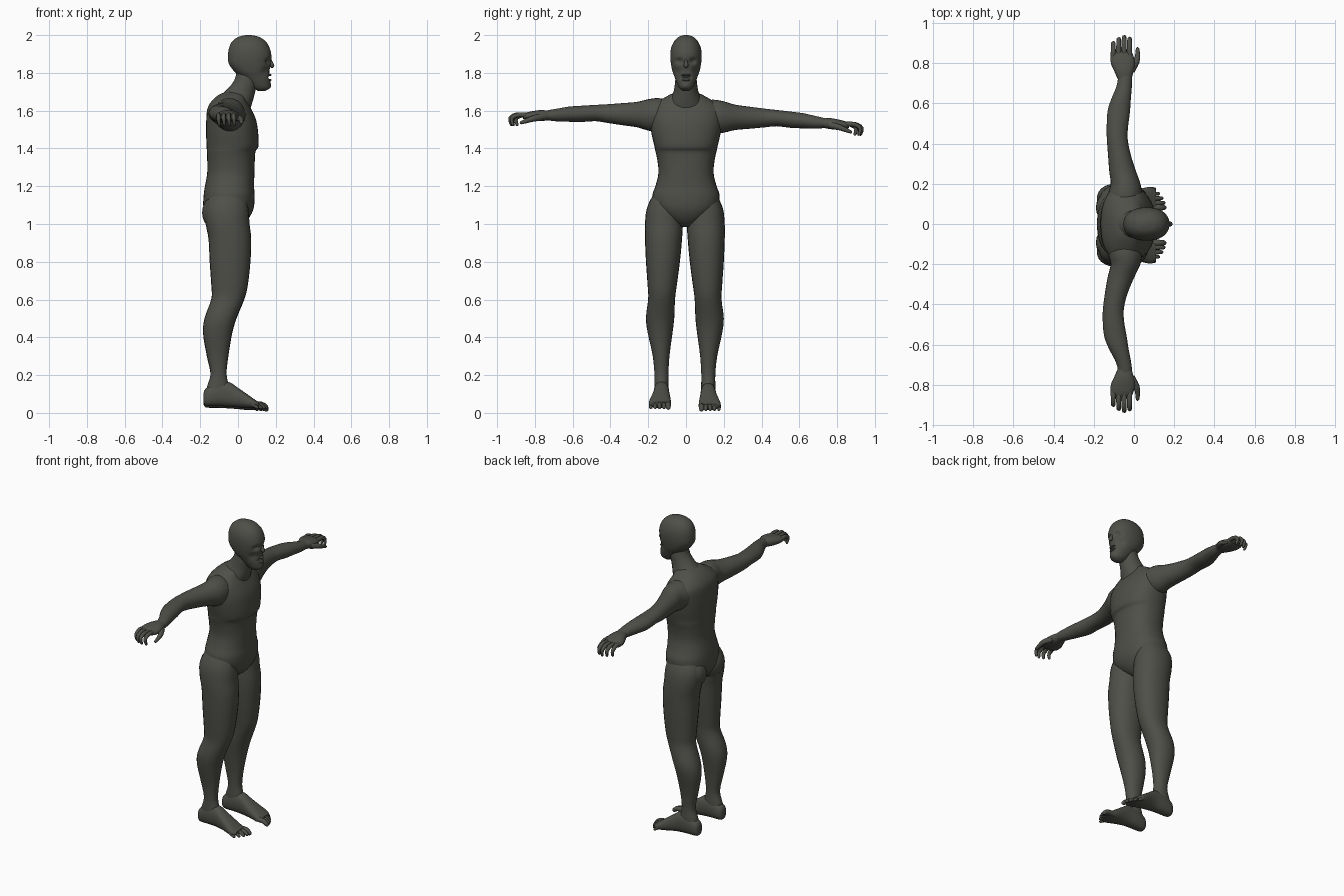
import bpy, bmesh, math
from mathutils import Vector

skin = bpy.data.materials.new("dark_olive_grey")
skin.diffuse_color = (0.078, 0.079, 0.067, 1)


def finish(name, bm, deform=None):
    """Turn a bmesh into a smooth-shaded object, optionally moving its points."""
    if deform:
        for v in bm.verts:
            v.co = deform(v.co)
    bmesh.ops.recalc_face_normals(bm, faces=bm.faces)
    me = bpy.data.meshes.new(name)
    bm.to_mesh(me)
    bm.free()
    me.materials.append(skin)
    for p in me.polygons:
        p.use_smooth = True
    me.set_sharp_from_angle(angle=math.radians(50))
    ob = bpy.data.objects.new(name, me)
    bpy.context.collection.objects.link(ob)
    return ob


def skin_rings(bm, rings):
    vs = [[bm.verts.new(p) for p in r] for r in rings]
    n = len(vs[0])
    for a, b in zip(vs, vs[1:]):
        for i in range(n):
            j = (i + 1) % n
            bm.faces.new((a[i], a[j], b[j], b[i]))
    bm.faces.new(vs[0])
    bm.faces.new(vs[-1])


def spline(rows, steps):
    """Smooth in-between rows passing through every given row."""
    pts = [rows[0]] + list(rows) + [rows[-1]]
    out = []
    for p0, p1, p2, p3 in zip(pts, pts[1:], pts[2:], pts[3:]):
        for k in range(steps):
            t = k / steps
            out.append([0.5 * (2 * b + (c - a) * t + (2 * a - 5 * b + 4 * c - d) * t * t
                               + (3 * b - a - 3 * c + d) * t ** 3)
                        for a, b, c, d in zip(p0, p1, p2, p3)])
    return out + [list(rows[-1])]


def loft(name, axis, rows, power=2.0, seg=24, steps=3, deform=None):
    """Rows: position along axis, two centre coordinates, two radii."""
    rings = []
    for t, u, v, ru, rv in spline(rows, steps):
        ring = []
        for i in range(seg):
            a = 2 * math.pi * i / seg
            c, s = math.cos(a), math.sin(a)
            p = u + ru * math.copysign(abs(c) ** (2 / power), c)
            q = v + rv * math.copysign(abs(s) ** (2 / power), s)
            ring.append({'X': (t, p, q), 'Y': (p, t, q), 'Z': (p, q, t)}[axis])
        rings.append(ring)
    bm = bmesh.new()
    skin_rings(bm, rings)
    return finish(name, bm, deform)


def tube(name, pts, deform=None, seg=8):
    """Tapering tube through points given as x, y, z, radius."""
    rows = spline(pts, 3)
    end = Vector(rows[-1][:3])
    way = (end - Vector(rows[-2][:3])).normalized()
    r = rows[-1][3]
    rows.append([*(end + way * r * 0.6), r * 0.7])
    rows.append([*(end + way * r * 0.9), r * 0.25])
    rings = []
    for k, row in enumerate(rows):
        d = (Vector(rows[min(k + 1, len(rows) - 1)][:3]) - Vector(rows[max(k - 1, 0)][:3])).normalized()
        side = d.cross(Vector((0.1, 0.2, 1)) if abs(d.z) < 0.9 else Vector((0, 1, 0))).normalized()
        up = side.cross(d)
        rings.append([Vector(row[:3]) + row[3] * (side * math.cos(2 * math.pi * i / seg)
                      + up * math.sin(2 * math.pi * i / seg)) for i in range(seg)])
    bm = bmesh.new()
    skin_rings(bm, rings)
    return finish(name, bm, deform)


def ball(name, centre, radii, deform=None):
    bm = bmesh.new()
    bmesh.ops.create_uvsphere(bm, u_segments=20, v_segments=12, radius=1)
    for v in bm.verts:
        v.co = Vector([c + r * q for c, r, q in zip(centre, radii, v.co)])
    return finish(name, bm, deform)


# Torso with a ledge under the chest
loft("torso", 'Z', [
    (.985, -.045, 0, .05, .03), (1.02, -.05, 0, .1, .1), (1.08, -.05, 0, .132, .165),
    (1.15, -.047, 0, .135, .178), (1.2, -.045, 0, .13, .162), (1.27, -.038, 0, .125, .146),
    (1.34, -.037, 0, .126, .152), (1.385, -.036, 0, .129, .162), (1.41, -.029, 0, .137, .167),
    (1.48, -.031, 0, .138, .183), (1.55, -.036, 0, .132, .192), (1.61, -.046, 0, .116, .188),
    (1.65, -.045, 0, .095, .145), (1.685, -.03, 0, .07, .085), (1.7, -.02, 0, .04, .05)],
    power=2.3, seg=32)

# Forward-leaning neck
loft("neck", 'Z', [
    (1.58, -.045, 0, .1, .12), (1.65, -.025, 0, .103, .09), (1.7, .01, 0, .081, .066),
    (1.76, .042, 0, .062, .057), (1.83, .05, 0, .055, .05)])


# Head, with eye sockets, brow, cheeks and mouth pushed into the front
def face(co):
    if co.x > .09:
        for y, z, sy, sz, amount in [
                (.036, 1.862, .017, .014, -.022), (-.036, 1.862, .017, .014, -.022),
                (0, 1.775, .025, .007, -.014), (.05, 1.805, .015, .025, -.01),
                (-.05, 1.805, .015, .025, -.01), (0, 1.73, .025, .015, .006)]:
            co.x += amount * math.exp(-((co.y - y) / sy) ** 2 - ((co.z - z) / sz) ** 2)
    return co


loft("head", 'Z', [
    (1.705, .125, 0, .02, .018), (1.72, .122, 0, .044, .036), (1.75, .107, 0, .064, .05),
    (1.78, .09, 0, .079, .061), (1.81, .072, 0, .094, .072), (1.85, .063, 0, .112, .08),
    (1.89, .062, 0, .115, .083), (1.93, .06, 0, .108, .079), (1.965, .058, 0, .09, .064),
    (1.99, .057, 0, .056, .04), (2.0, .056, 0, .015, .012)],
    power=2.2, seg=48, steps=5, deform=face)
tube("nose", [(.162, 0, 1.88, .008), (.174, 0, 1.855, .01), (.18, 0, 1.838, .013)])
ball("upper_lip", (.165, 0, 1.789), (.013, .024, .006))
ball("lower_lip", (.164, 0, 1.762), (.013, .022, .007))


def leg_side(s):
    def f(co):
        lift = .01 if s < 0 else 0
        return Vector((co.x, co.y * s - .006, co.z + lift * max(0, 1 - co.z)))
    return f


def arm_side(s):
    # arms tilt slightly, and one elbow sits further back
    def f(co):
        back = 0
        if s < 0 and .2 < co.y < .72:
            back = .02 * math.sin(math.pi * (co.y - .2) / .52)
        return Vector((co.x - back, co.y * s, co.z - .028 * co.y * s))
    return f


for s, tag in ((1, "left"), (-1, "right")):
    leg, arm = leg_side(s), arm_side(s)

    # Leg from ankle to hip
    loft(tag + "_leg", 'Z', [
        (.07, -.11, .124, .055, .036), (.13, -.106, .124, .058, .038), (.2, -.103, .124, .042, .037),
        (.3, -.108, .126, .057, .045), (.42, -.108, .131, .077, .066), (.5, -.092, .131, .084, .075),
        (.6, -.054, .123, .087, .071), (.67, -.045, .12, .096, .077), (.8, -.042, .116, .108, .09),
        (.92, -.043, .113, .113, .098), (1.0, -.055, .111, .116, .1), (1.08, -.06, .11, .115, .092),
        (1.15, -.055, .1, .09, .07), (1.2, -.05, .085, .04, .04)], power=2.15, deform=leg)
    ball(tag + "_buttock", (-.108, .087, 1.06), (.082, .085, .095), leg)

    # Foot and toes
    loft(tag + "_foot", 'X', [
        (-.183, .124, .07, .014, .022), (-.17, .124, .075, .034, .046), (-.11, .124, .09, .041, .063),
        (-.05, .124, .09, .041, .066), (.0, .126, .072, .047, .052), (.05, .13, .052, .056, .037),
        (.085, .132, .04, .058, .024), (.11, .127, .034, .048, .014)], power=2.4, deform=leg)
    for i in range(5):
        y, r = .088 + .023 * i, (.016, .012, .0115, .011, .011)[i]
        tip = (.15, .148, .138, .122, .102)[i]
        tube(f"{tag}_toe_{i + 1}", [(.07, y, .035, r), (tip - .025, y, .034, r),
                                    (tip, y, .018, r * .8)], leg)

    # Arm from shoulder to wrist
    loft(tag + "_arm", 'Y', [
        (.06, -.045, 1.565, .07, .08), (.14, -.045, 1.572, .085, .09), (.2, -.042, 1.572, .074, .083),
        (.26, -.056, 1.572, .067, .067), (.34, -.072, 1.572, .057, .058), (.42, -.083, 1.573, .052, .049),
        (.48, -.083, 1.574, .053, .043), (.56, -.076, 1.567, .056, .043), (.62, -.065, 1.564, .049, .04),
        (.68, -.05, 1.558, .039, .034), (.73, -.045, 1.555, .034, .027), (.76, -.047, 1.553, .03, .022)],
        deform=arm)

    # Palm, curled fingers and thumb
    loft(tag + "_palm", 'Y', [
        (.71, -.046, 1.555, .03, .022), (.76, -.05, 1.553, .048, .029), (.8, -.055, 1.55, .06, .027),
        (.84, -.06, 1.547, .056, .021), (.862, -.06, 1.545, .046, .012)], power=2.3, deform=arm)
    for i in range(4):
        x = -.022 - .027 * i
        reach = (.922, .93, .92, .9)[i]
        tube(f"{tag}_finger_{i + 1}", [
            (x, .835, 1.55, .0135), (x, reach - .035, 1.553, .0125), (x, reach, 1.533, .011),
            (x + .004, reach - .006, 1.5, .008)], arm)
    tube(tag + "_thumb", [(-.015, .765, 1.545, .02), (.012, .81, 1.535, .016),
                          (.018, .845, 1.522, .012), (.018, .872, 1.512, .009)], arm)
